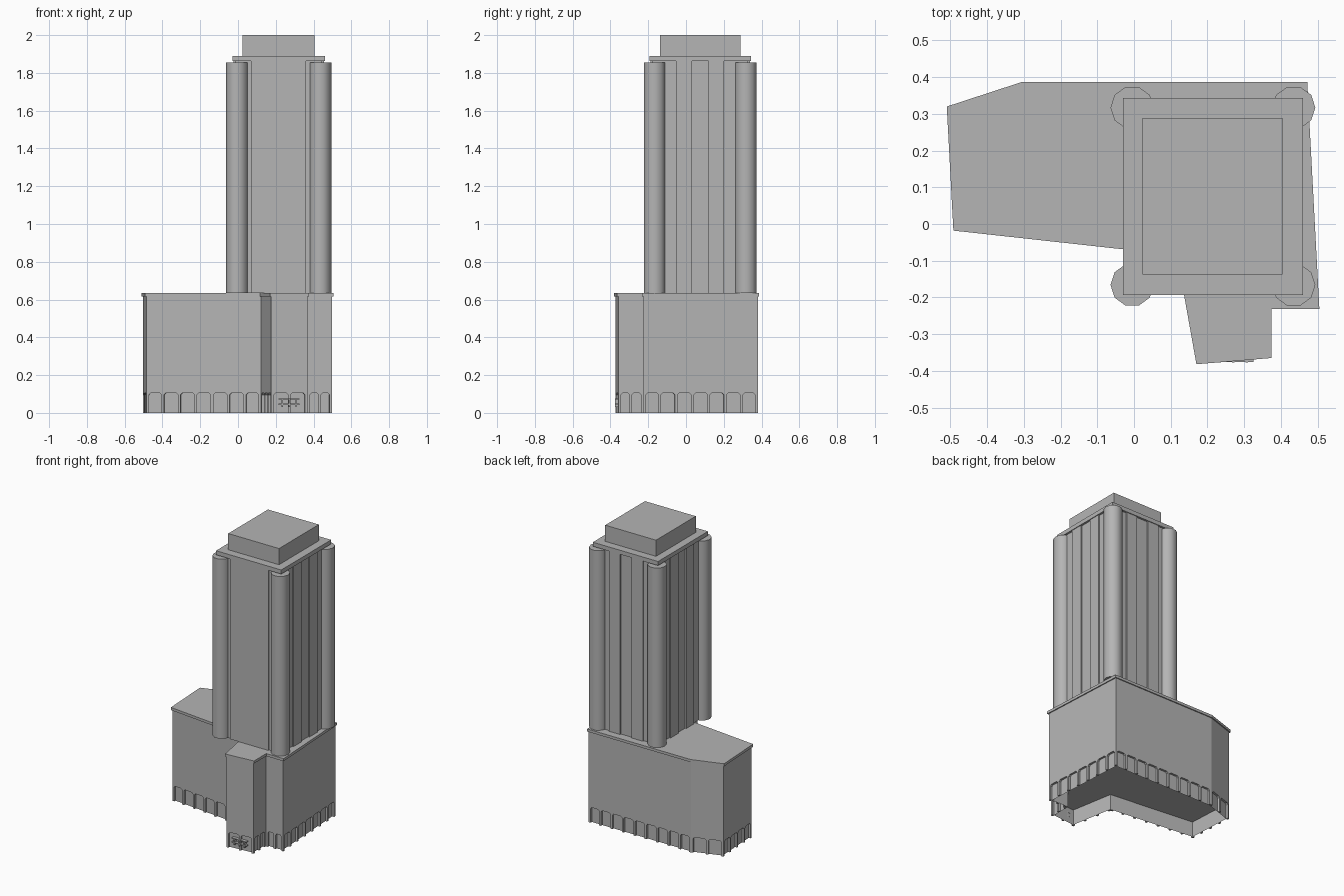
import bpy, bmesh, math
from mathutils import Vector

if "Cube" in bpy.data.objects:
    bpy.data.objects.remove(bpy.data.objects["Cube"], do_unlink=True)

GREY = (0.46, 0.46, 0.46, 1)
stone = bpy.data.materials.new("grey_stone")
stone.use_nodes = True
stone.diffuse_color = GREY
stone.node_tree.nodes["Principled BSDF"].inputs["Base Color"].default_value = GREY


def finish(name, bm):
    bmesh.ops.recalc_face_normals(bm, faces=bm.faces)
    mesh = bpy.data.meshes.new(name)
    bm.to_mesh(mesh)
    bm.free()
    mesh.materials.append(stone)
    ob = bpy.data.objects.new(name, mesh)
    bpy.context.collection.objects.link(ob)
    return ob


def add_prism(bm, base, shift, caps=True):
    """Extrude a loop of 3D points along a vector."""
    low = [bm.verts.new(p) for p in base]
    high = [bm.verts.new(p + shift) for p in base]
    n = len(base)
    for i in range(n):
        j = (i + 1) % n
        bm.faces.new((low[i], low[j], high[j], high[i]))
    if caps:
        bm.faces.new(low[::-1])
        bm.faces.new(high)


def add_box(bm, x0, x1, y0, y1, z0, z1):
    loop = [Vector(p) for p in ((x0, y0, z0), (x1, y0, z0), (x1, y1, z0), (x0, y1, z0))]
    add_prism(bm, loop, Vector((0, 0, z1 - z0)))


def box(name, *bounds):
    bm = bmesh.new()
    add_box(bm, *bounds)
    return finish(name, bm)


def inset(loop, d):
    """Mitred inward offset of a counterclockwise outline."""
    out = []
    for i, p in enumerate(loop):
        a = (p - loop[i - 1]).normalized()
        b = (loop[(i + 1) % len(loop)] - p).normalized()
        na, nb = Vector((-a.y, a.x)), Vector((-b.y, b.x))
        out.append(p + (na + nb) * d / (1 + na.dot(nb)))
    return out


def slab(name, loop, z0, z1, caps=True):
    bm = bmesh.new()
    add_prism(bm, [Vector((p.x, p.y, z0)) for p in loop], Vector((0, 0, z1 - z0)), caps)
    return finish(name, bm)


# Podium: roof slab, wall, and open shell at street level
outline = [Vector(p) for p in (
    (-0.51, 0.32), (-0.492, -0.018), (0.117, -0.085), (0.17, -0.382), (0.375, -0.365),
    (0.375, -0.232), (0.505, -0.232), (0.472, 0.387), (-0.305, 0.387))]
ROOF, STREET = 0.635, 0.105
wall = inset(outline, 0.007)
slab("podium_roof", outline, ROOF - 0.018, ROOF)
slab("podium_wall", wall, STREET, ROOF - 0.018)
slab("street_wall", inset(wall, 0.014), 0, STREET, caps=False)

# Street piers with flared heads along every wall
bm = bmesh.new()
W, FLARE, DEPTH = 0.007, 0.009, 0.014
for i, a in enumerate(wall):
    b = wall[(i + 1) % len(wall)]
    along = (b - a).normalized()
    inward = Vector((-along.y, along.x, 0)) * DEPTH
    length = (b - a).length
    count = max(2, round(length / 0.087))
    for k in range(count + 1):
        t = min(max(k * length / count, W), length - W)
        lo, hi = max(t - W - FLARE, 0), min(t + W + FLARE, length)
        profile = ((t - W, 0), (t + W, 0), (t + W, STREET - FLARE),
                   (hi, STREET), (lo, STREET), (t - W, STREET - FLARE))
        add_prism(bm, [(a + along * u).to_3d() + Vector((0, 0, z)) for u, z in profile], inward)
finish("street_piers", bm)

# Entrance frame on the front wing
bm = bmesh.new()
for z in (0.043, 0.07):
    add_box(bm, 0.215, 0.325, -0.376, -0.355, z, z + 0.006)
for x in (0.23, 0.267, 0.304):
    add_box(bm, x, x + 0.007, -0.377, -0.355, 0.03, 0.076)
finish("entrance_frame", bm)

# Tower shaft, cornice and rooftop block
X0, X1, Y0, Y1 = -0.03, 0.46, -0.193, 0.343
TOP, GAP, PROUD = 1.862, 0.014, 0.009
box("tower_shaft", X0 + GAP, X1 - GAP, Y0 + GAP, Y1 - GAP, ROOF, TOP)
box("tower_cornice", X0, X1, Y0, Y1, TOP, 1.89)
box("rooftop_block", 0.023, 0.405, -0.138, 0.289, 1.89, 2.0)

# Shallow vertical strips on the shaft
bm = bmesh.new()
for s in (-0.085, 0.085):
    cx, cy = (X0 + X1) / 2 + s, (Y0 + Y1) / 2 + s
    for face in (X0 + GAP, X1 - GAP):
        add_box(bm, face - PROUD, face + PROUD, cy - 0.042, cy + 0.042, ROOF, TOP)
    add_box(bm, cx - 0.042, cx + 0.042, Y1 - GAP - PROUD, Y1 - GAP + PROUD, ROOF, TOP)
mid = (X0 + X1) / 2
add_box(bm, mid - 0.145, mid + 0.145, Y0 + GAP - PROUD, Y0 + GAP + PROUD, ROOF, TOP)
finish("tower_strips", bm)

# Ten-sided corner columns, smooth around the shaft
for side, x in (("right", -0.005), ("left", 0.435)):
    for end, y in (("front", -0.166), ("back", 0.317)):
        ring = [Vector((x, y)) + 0.059 * Vector((math.cos(t), math.sin(t)))
                for t in (math.tau * k / 10 for k in range(10))]
        column = slab(f"{end}_{side}_column", ring, ROOF, 1.855)
        bpy.ops.object.select_all(action="DESELECT")
        column.select_set(True)
        bpy.context.view_layer.objects.active = column
        bpy.ops.object.shade_smooth_by_angle(angle=math.radians(50))
